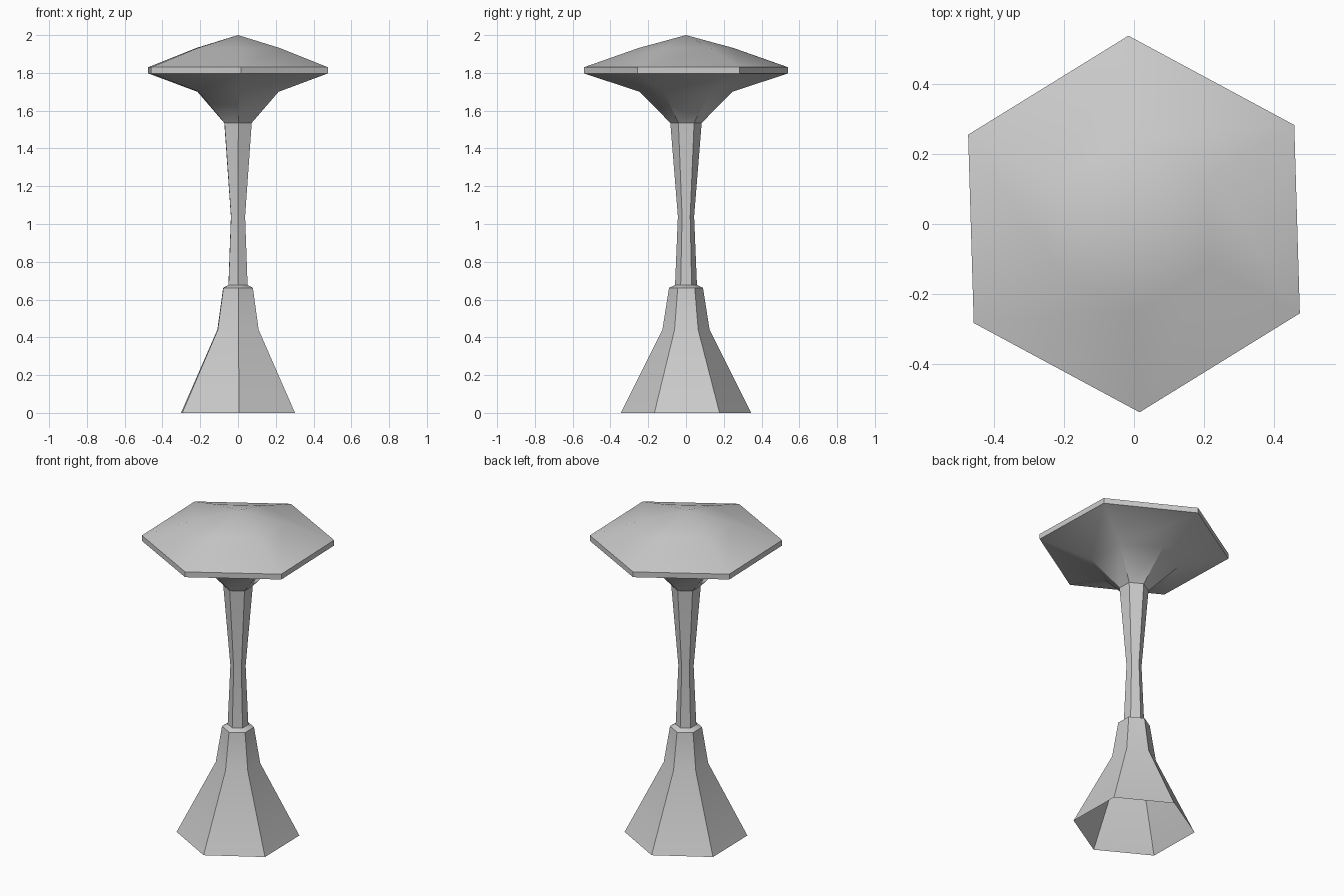
import bpy, bmesh, math

if "Cube" in bpy.data.objects:
    bpy.data.objects.remove(bpy.data.objects["Cube"])

grey = bpy.data.materials.new("light grey")
grey.diffuse_color = (0.6, 0.6, 0.6, 1)
grey.use_nodes = True
grey.node_tree.nodes["Principled BSDF"].inputs["Base Color"].default_value = grey.diffuse_color


def hex_lathe(name, profile):
    """Six-sided lathe from (corner radius, height, twist in degrees); radius 0 is an apex."""
    bm = bmesh.new()
    rings = []
    for r, z, twist in profile:
        if r == 0:
            rings.append([bm.verts.new((0, 0, z))] * 6)
            continue
        angles = [math.radians(30 + twist + 60 * i) for i in range(6)]
        rings.append([bm.verts.new((r * math.cos(a), r * math.sin(a), z)) for a in angles])
    for low, high in zip(rings, rings[1:]):
        for i in range(6):
            j = (i + 1) % 6
            corners = [low[i], low[j], high[j], high[i]]
            bm.faces.new(list(dict.fromkeys(corners)))
    mesh = bpy.data.meshes.new(name)
    bm.to_mesh(mesh)
    bm.free()
    mesh.materials.append(grey)
    obj = bpy.data.objects.new(name, mesh)
    bpy.context.collection.objects.link(obj)
    bpy.ops.object.select_all(action='DESELECT')
    obj.select_set(True)
    bpy.context.view_layer.objects.active = obj
    bpy.ops.object.shade_smooth_by_angle(angle=math.radians(30))
    return obj


# Flared foot, open underneath, with a small ledge at the top
hex_lathe("base", [(0.345, 0, 1), (0.125, 0.44, 1), (0.09, 0.662, 1), (0.058, 0.677, 1)])

# Slim waisted column
hex_lathe("column", [(0.058, 0.677, 1), (0.043, 1.04, 1), (0.083, 1.535, 1)])

# Funnel underside, thin rim and shallow roof
hex_lathe("cap", [(0.083, 1.535, 1), (0.245, 1.70, 1.3), (0.54, 1.797, 1.7),
                  (0.54, 1.83, 1.7), (0.25, 1.932, 1.7), (0, 2.0, 0)])
